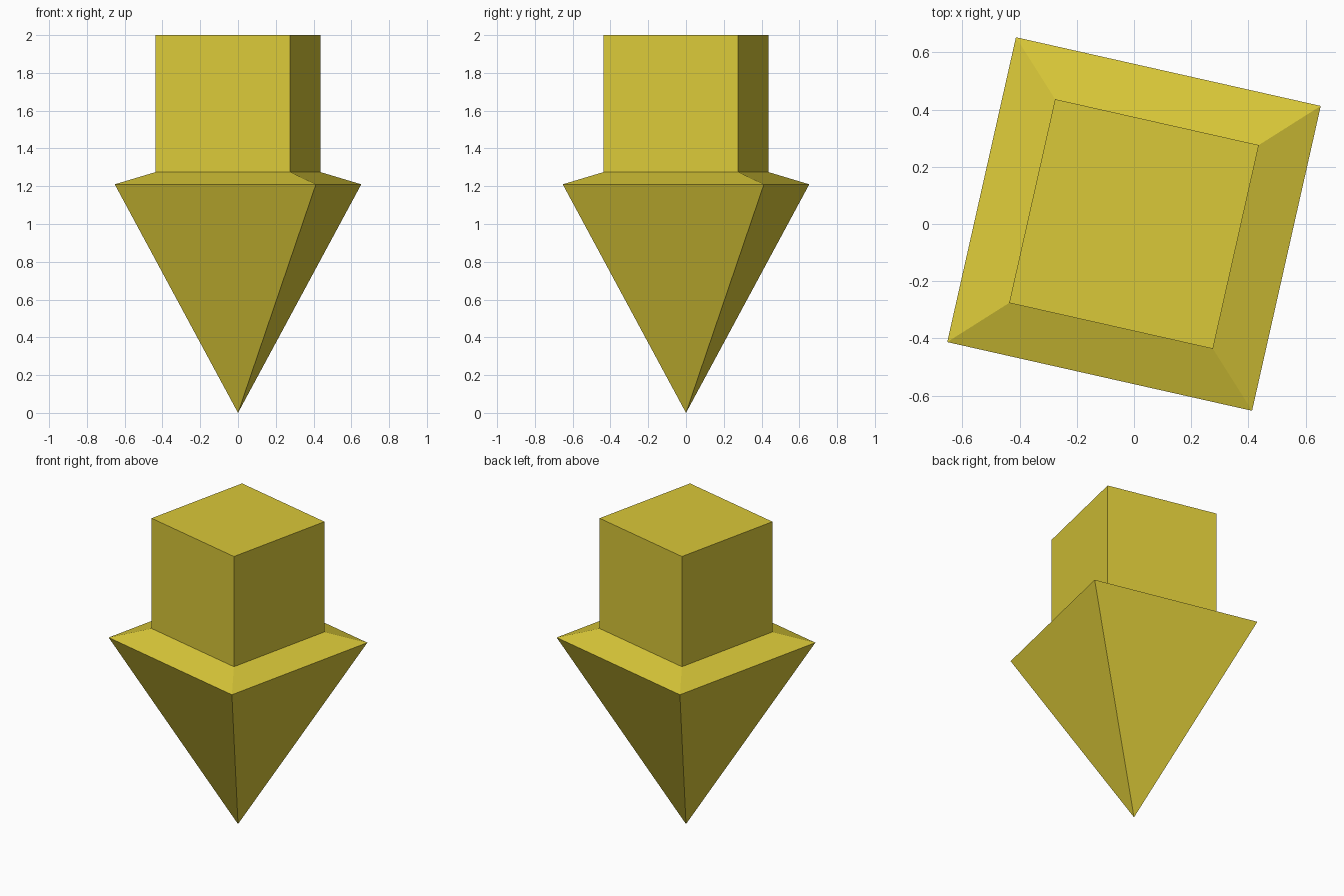
import bpy, bmesh, math

if "Cube" in bpy.data.objects:
    bpy.data.objects.remove(bpy.data.objects["Cube"])

# Arrow yellow
yellow = bpy.data.materials.new("arrow yellow")
yellow.diffuse_color = (0.70, 0.58, 0.04, 1.0)
yellow.use_nodes = True
yellow.node_tree.nodes["Principled BSDF"].inputs["Base Color"].default_value = yellow.diffuse_color

TURN = math.radians(32.3)  # angle of the first corner
SIDES = 4


def ring(bm, radius, z):
    """Square ring of vertices at height z."""
    return [bm.verts.new((radius * math.cos(TURN + i * math.tau / SIDES),
                          radius * math.sin(TURN + i * math.tau / SIDES), z))
            for i in range(SIDES)]


# Downward arrow: pointed head, sloping shoulder, square shaft
bm = bmesh.new()
tip = bm.verts.new((0, 0, 0))
rings = [ring(bm, r, z) for r, z in ((0.772, 1.21), (0.516, 1.275), (0.516, 2.0))]
for i in range(SIDES):
    j = (i + 1) % SIDES
    bm.faces.new((tip, rings[0][j], rings[0][i]))
    for low, high in zip(rings, rings[1:]):
        bm.faces.new((low[i], low[j], high[j], high[i]))
bm.faces.new(rings[-1])
bmesh.ops.recalc_face_normals(bm, faces=bm.faces)

mesh = bpy.data.meshes.new("down_arrow")
bm.to_mesh(mesh)
bm.free()
mesh.materials.append(yellow)
arrow = bpy.data.objects.new("down_arrow", mesh)
bpy.context.collection.objects.link(arrow)
